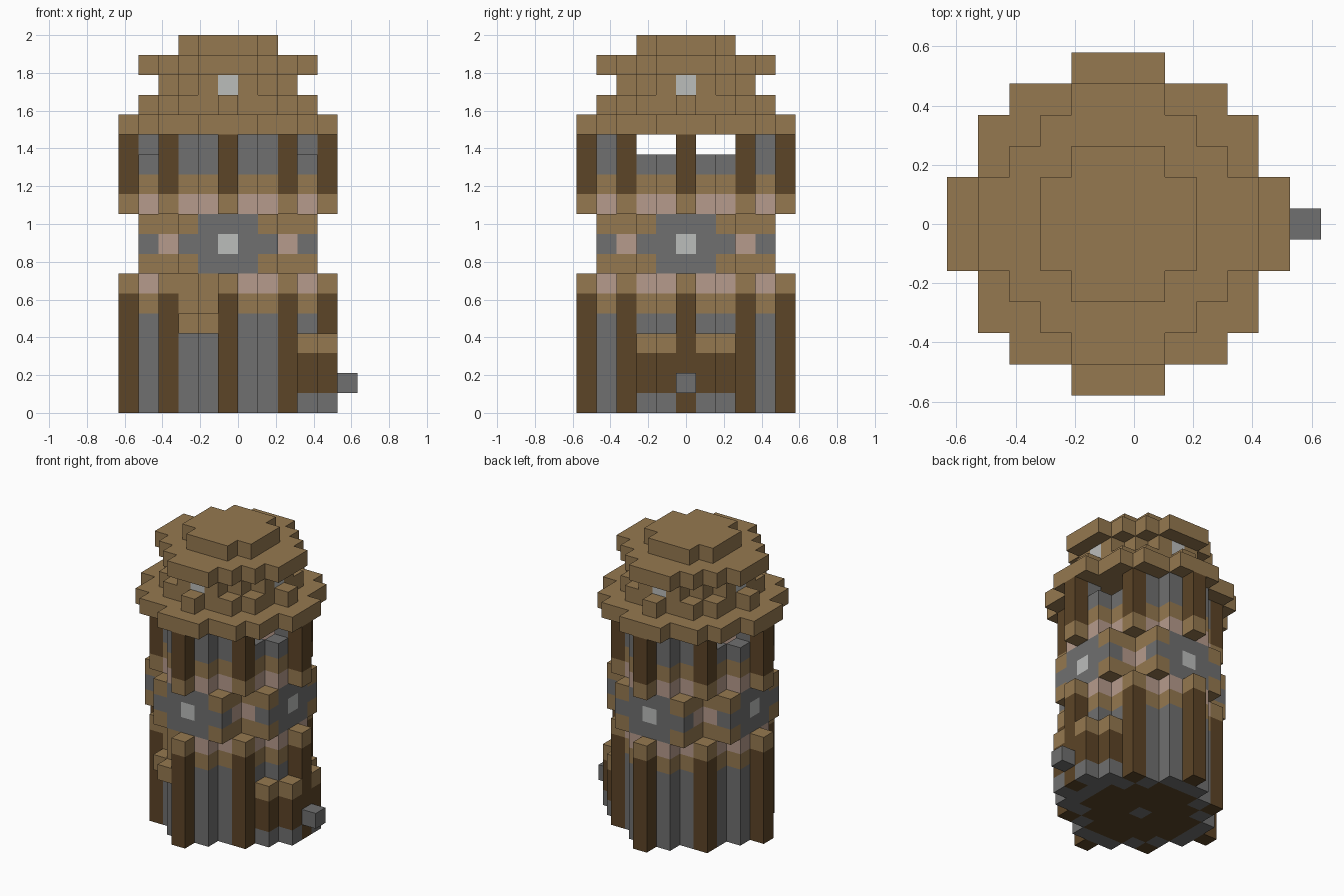
import bpy, bmesh
from mathutils import Vector

cube = bpy.data.objects.get("Cube")
if cube:
    bpy.data.objects.remove(cube)

U = 2 / 19  # edge of one block

COLOURS = {
    "tan_wood": (0.30, 0.19, 0.08),
    "dark_wood": (0.107, 0.058, 0.020),
    "grey_stone": (0.162, 0.162, 0.160),
    "pink_stone": (0.468, 0.328, 0.262),
    "pale_glass": (0.50, 0.51, 0.50),
}
TAN, DARK, GREY, PINK, PALE = range(5)
materials = []
for name, rgb in COLOURS.items():
    m = bpy.data.materials.new(name)
    m.use_nodes = True
    m.diffuse_color = (*rgb, 1)
    bsdf = m.node_tree.nodes["Principled BSDF"]
    bsdf.inputs["Base Color"].default_value = (*rgb, 1)
    bsdf.inputs["Roughness"].default_value = 0.9
    materials.append(m)

parts = {}


def put(part, spots, layers, colour):
    """Fill the given (x, y) spots with blocks on the given layers."""
    cells = parts.setdefault(part, {})
    for i, j in spots:
        for k in layers:
            cells[i, j, k] = colour


def around(*spots):
    """Repeat spots on all four sides and across the diagonals."""
    return {(a * s, b * t) for i, j in spots
            for a, b in ((i, j), (j, i)) for s in (1, -1) for t in (1, -1)}


def disc(halves):
    """Stepped disc from the half width of each row, middle row first."""
    return {(i, s * j) for j, h in enumerate(halves)
            for i in range(-h, h + 1) for s in (1, -1)}


LOWER, UPPER, MIDDLE = range(7), range(10, 14), range(7, 10)
SIDE_PILLARS, CORNER_PILLARS = around((5, 0)), around((3, 3))
WALL = around((4, 1), (3, 2), (4, 0))

# Walls with coloured bands
put("lower_wall", WALL, range(5), GREY)
put("lower_wall", WALL, [5], TAN)
put("lower_wall", WALL, [6], PINK)
put("upper_wall", WALL, [10], PINK)
put("upper_wall", WALL, [11], TAN)
put("upper_wall", WALL, [12, 13], GREY)

# Openings under the brim on the left and right sides
for i, j in around((4, 1), (3, 2)):
    if abs(i) > abs(j):
        del parts["upper_wall"][i, j, 13]

# Pillars with light wood ends
for part, layers, cap in (("lower_pillars", LOWER, 6), ("upper_pillars", UPPER, 10)):
    put(part, SIDE_PILLARS | CORNER_PILLARS, layers, DARK)
    put(part, SIDE_PILLARS | CORNER_PILLARS, [cap], TAN)

# Middle band with an emblem on each side
put("middle_band", around((3, 2), (4, 2)), MIDDLE, TAN)
put("middle_band", around((3, 2)), [8], PINK)
put("middle_band", around((4, 2)), [8], GREY)
put("emblems", around((4, 0), (4, 1)), MIDDLE, GREY)
put("emblems", around((4, 0)), [8], PALE)

# Floor
put("floor", disc([3, 3, 2, 2]) | around((3, 0), (3, 1)), [0], DARK)
put("floor", [(0, 0)], [0], GREY)

# Door surround and handle
surround = [(5, 1), (5, -1), (4, 2), (4, -2)]
put("door_surround", surround, [0], GREY)
put("door_surround", surround, [1, 2], DARK)
put("door_surround", surround, [3], TAN)
put("door_handle", [(6, 0)], [1], GREY)

# Front ledge and the panel behind it
put("front_ledge", [(-1, -5), (-2, -4)], [4], TAN)
put("lower_wall", [(-1, -4), (-2, -3)], [4, 5, 6], TAN)

# Roof: brim, blocks, lantern, upper brim and cap
put("brim", disc([5, 5, 4, 4, 3, 1]), [14], TAN)
put("lantern", disc([3, 3, 2, 1]), [15, 16], TAN)
put("lantern", around((3, 0)), [16], PALE)
put("brim_blocks", around((4, 0), (3, 2)), [15], TAN)
put("upper_brim", disc([4, 4, 3, 2, 1]), [17], TAN)
put("roof_cap", disc([2, 2, 1]), [18], TAN)

# Turn each part's blocks into a mesh, skipping faces between blocks
filled = {c for cells in parts.values() for c in cells}
AXES = [Vector(a) for a in ((1, 0, 0), (0, 1, 0), (0, 0, 1))]
for part, cells in parts.items():
    bm = bmesh.new()
    for cell, colour in cells.items():
        centre = Vector(cell) + Vector((-0.5, 0, 0.5))
        for a in range(3):
            for s in (1, -1):
                n = AXES[a] * s
                if tuple(int(c) for c in Vector(cell) + n) in filled:
                    continue
                u, v = AXES[(a + 1) % 3] * s, AXES[(a + 2) % 3]
                corners = [centre + (n + u * p + v * q) / 2
                           for p, q in ((-1, -1), (1, -1), (1, 1), (-1, 1))]
                face = bm.faces.new([bm.verts.new(c * U) for c in corners])
                face.material_index = colour
    bmesh.ops.remove_doubles(bm, verts=bm.verts, dist=U / 100)
    mesh = bpy.data.meshes.new(part)
    bm.to_mesh(mesh)
    bm.free()
    for m in materials:
        mesh.materials.append(m)
    bpy.context.collection.objects.link(bpy.data.objects.new(part, mesh))
